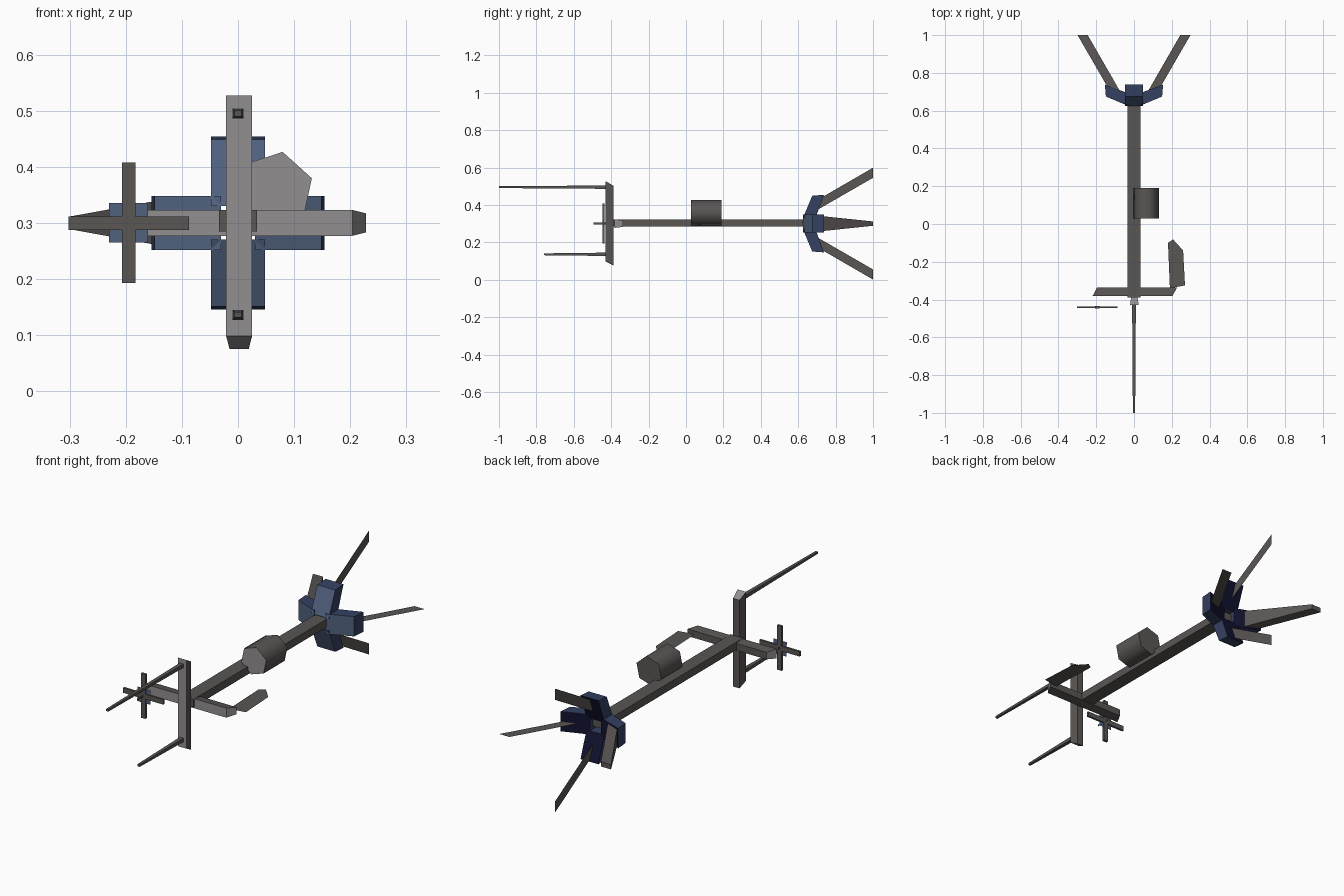
import bpy, bmesh, math
from mathutils import Vector, Matrix

if "Cube" in bpy.data.objects:
    bpy.data.objects.remove(bpy.data.objects["Cube"])


def material(name, rgb):
    m = bpy.data.materials.new(name)
    m.diffuse_color = (*rgb, 1)
    m.use_nodes = True
    m.node_tree.nodes["Principled BSDF"].inputs["Base Color"].default_value = m.diffuse_color
    return m


LIGHT = material("light_grey", (0.29, 0.275, 0.28))
DARK = material("dark_grey", (0.10, 0.092, 0.088))
BLUE = material("blue_panel", (0.08, 0.12, 0.21))
SIDE = material("deep_blue", (0.035, 0.052, 0.12))
NAVY = material("navy", (0.006, 0.006, 0.03))


def build(name, verts, faces, mats, rule=None):
    """Make a mesh object; rule(normal) picks the material slot."""
    bm = bmesh.new()
    vs = [bm.verts.new(v) for v in verts]
    for f in faces:
        bm.faces.new([vs[i] for i in f])
    bmesh.ops.recalc_face_normals(bm, faces=bm.faces)
    bm.normal_update()
    if rule:
        for f in bm.faces:
            f.material_index = rule(f.normal)
    me = bpy.data.meshes.new(name)
    bm.to_mesh(me)
    bm.free()
    for m in mats:
        me.materials.append(m)
    ob = bpy.data.objects.new(name, me)
    bpy.context.collection.objects.link(ob)
    return ob


def loft(name, a, b, mats, rule=None):
    """Solid between two rings with equal point counts."""
    n = len(a)
    faces = [list(range(n)), list(range(n, 2 * n))]
    faces += [[i, (i + 1) % n, n + (i + 1) % n, n + i] for i in range(n)]
    return build(name, list(a) + list(b), faces, mats, rule)


def plate(name, pts, mat):
    return build(name, pts, [list(range(len(pts)))], [mat])


def ring(y, cx, cz, hx, hz):
    """Rectangle across the y axis."""
    return [(cx - hx, y, cz - hz), (cx + hx, y, cz - hz),
            (cx + hx, y, cz + hz), (cx - hx, y, cz + hz)]


# Main shaft
loft("main_shaft", ring(-0.39, 0, 0.304, 0.034, 0.019),
     ring(0.67, 0, 0.304, 0.034, 0.019), [DARK])

# Front cross bars: wide in front, narrow behind, ends cut on a slant
loft("vertical_bar",
     [(-0.021, -0.43, 0.098), (0.025, -0.43, 0.098),
      (0.025, -0.43, 0.527), (-0.021, -0.43, 0.527)],
     [(-0.015, -0.387, 0.075), (0.019, -0.387, 0.075),
      (0.019, -0.387, 0.502), (-0.015, -0.387, 0.502)],
     [DARK, LIGHT], lambda n: int(n.y < -0.9 or abs(n.z) > 0.5))
loft("horizontal_bar",
     [(-0.219, -0.381, 0.277), (0.204, -0.381, 0.277),
      (0.204, -0.381, 0.323), (-0.219, -0.381, 0.323)],
     [(-0.196, -0.336, 0.283), (0.228, -0.336, 0.283),
      (0.228, -0.336, 0.317), (-0.196, -0.336, 0.317)],
     [DARK, LIGHT], lambda n: int(n.y < -0.9 or abs(n.x) > 0.5))

# Forward rods on the vertical bar
for name, tip, z in (("upper_rod", -1.0, 0.495), ("lower_rod", -0.76, 0.136)):
    loft(name, ring(tip, 0, z, 0.006, 0.005),
         ring(-0.42, 0, z, 0.01, 0.009), [DARK])

# Small cross on the left with its blue plate and spike
CX, CY = -0.195, -0.441
loft("cross_upright", ring(CY - 0.006, CX, 0.3, 0.012, 0.1075),
     ring(CY + 0.006, CX, 0.3, 0.012, 0.1075), [DARK])
loft("cross_arm", ring(CY - 0.005, CX, 0.299, 0.1075, 0.012),
     ring(CY + 0.005, CX, 0.299, 0.1075, 0.012), [DARK])
plate("cross_plate", ring(CY, CX, 0.3, 0.035, 0.035), BLUE)
plate("cross_spike", [(CX, -0.495, 0.295), (CX, -0.43, 0.295),
                      (CX, -0.43, 0.305), (CX, -0.495, 0.305)], DARK)

# Flat fin on the right
plate("side_fin", [(0.18, -0.10, 0.3), (0.207, -0.082, 0.3), (0.26, -0.14, 0.3),
                   (0.27, -0.325, 0.3), (0.19, -0.34, 0.3)], DARK)

# Six-sided drum
hexa = [(0.065 + 0.07 * math.cos(math.radians(18 + 60 * i)),
         0.358 + 0.07 * math.sin(math.radians(18 + 60 * i))) for i in range(6)]
drum = loft("drum", [(x, 0.028, z) for x, z in hexa],
            [(x, 0.19, z) for x, z in hexa],
            [DARK, LIGHT], lambda n: int(n.y < -0.9))
for p in drum.data.polygons:
    p.use_smooth = abs(p.normal.y) < 0.5
for e in drum.data.edges:
    a, b = (drum.data.vertices[i].co for i in e.vertices)
    e.use_edge_sharp = abs(a.y - b.y) < 0.01

# Four tilted blue boxes and trailing arms around the tail
BOX = [(0.03, 0.625), (0.149, 0.675), (0.154, 0.738), (0.03, 0.692)]
ARM = [(0.055, 0.67), (0.245, 1.0), (0.299, 1.0), (0.108, 0.67)]
for i, side in enumerate(("right", "upper", "left", "lower")):
    turn = Matrix.Translation((0.0, 0, 0.3)) @ Matrix.Rotation(-math.pi / 2 * i, 4, 'Y')

    def place(profile, halves):
        return [turn @ Vector((r, y, h)) for (r, y), h in zip(profile, halves)]

    loft(side + "_box", place(BOX, [-0.048] * 4), place(BOX, [0.048] * 4),
         [SIDE, BLUE, NAVY],
         lambda n: 1 if n.y < -0.7 else 2 if n.y > 0.7 else 0)
    if side == "left":   # the only arm with depth
        h = [0.046, 0.0115, 0.0115, 0.046]
        loft("left_arm", place(ARM, [-v for v in h]), place(ARM, h), [DARK])
    else:
        plate(side + "_arm", place(ARM, [0] * 4), DARK)
